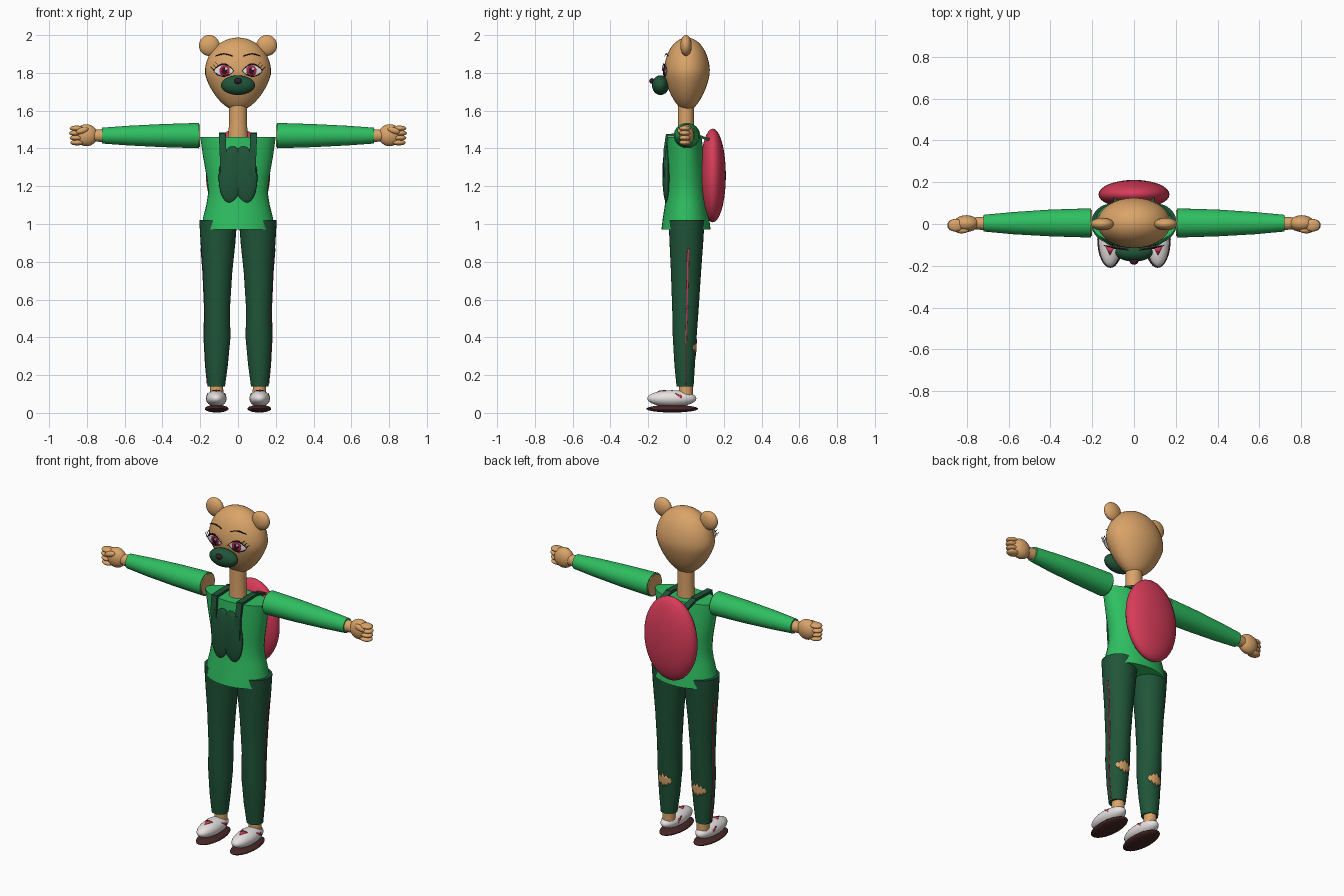
import bpy, bmesh
from math import sin, cos, pi, sqrt, radians
from mathutils import Vector, Matrix

cube = bpy.data.objects.get("Cube")
if cube:
    bpy.data.objects.remove(cube, do_unlink=True)


def material(name, r, g, b):
    m = bpy.data.materials.new(name)
    m.use_nodes = True
    m.diffuse_color = (r, g, b, 1)
    m.node_tree.nodes["Principled BSDF"].inputs["Base Color"].default_value = (r, g, b, 1)
    return m


SKIN = material("tan skin", .70, .37, .14)
SHIRT = material("bright green", .028, .52, .12)
DARK = material("dark green", .014, .09, .04)
PINK = material("raspberry", .68, .045, .10)
WHITE = material("off white", .80, .76, .75)
SOLE = material("sole brown", .065, .02, .02)
INK = material("ink", .02, .01, .015)
IRIS = material("crimson", .40, .015, .07)
NOSE = material("plum", .04, .012, .022)


def finish(name, bm, mat, smooth=True):
    bmesh.ops.remove_doubles(bm, verts=bm.verts, dist=1e-5)
    bmesh.ops.recalc_face_normals(bm, faces=bm.faces)
    me = bpy.data.meshes.new(name)
    bm.to_mesh(me)
    bm.free()
    me.materials.append(mat)
    ob = bpy.data.objects.new(name, me)
    bpy.context.collection.objects.link(ob)
    bpy.ops.object.select_all(action='DESELECT')
    ob.select_set(True)
    bpy.context.view_layer.objects.active = ob
    if smooth:
        bpy.ops.object.shade_smooth_by_angle(angle=radians(40))
    return ob


def loft(name, rings, mat, along_x=False, n=32):
    """Skin elliptical rings (position, centre, radius, centre, radius)."""
    bm = bmesh.new()
    loops = []
    for t, a, ra, b, rb in rings:
        loop = []
        for i in range(n):
            w = 2 * pi * i / n
            u, v = a + ra * cos(w), b + rb * sin(w)
            loop.append(bm.verts.new((t, u, v) if along_x else (u, v, t)))
        loops.append(loop)
    for lo, hi in zip(loops, loops[1:]):
        for i in range(n):
            j = (i + 1) % n
            bm.faces.new((lo[i], lo[j], hi[j], hi[i]))
    bm.faces.new(loops[0])
    bm.faces.new(loops[-1])
    return finish(name, bm, mat)


def ball(name, loc, size, mat, tilt=0):
    bm = bmesh.new()
    m = Matrix.Translation(loc) @ Matrix.Rotation(tilt, 4, 'Y') @ Matrix.Diagonal((*size, 1))
    bmesh.ops.create_uvsphere(bm, u_segments=32, v_segments=18, radius=1, matrix=m)
    return finish(name, bm, mat)


def bar(name, points, w, t, mat):
    """Flat band, w wide in x, following points in the yz direction."""
    bm = bmesh.new()
    for p, q in zip(points, points[1:]):
        p, q = Vector(p), Vector(q)
        d = q - p
        side = Vector((0, d.z, -d.y)).normalized() * t / 2
        across = Vector((w / 2, 0, 0))
        if abs(d.x) > abs(d.z) + abs(d.y):
            across, side = Vector((0, 0, w / 2)), Vector((0, t / 2, 0))
        ext = d.normalized() * t / 2
        ends = [[bm.verts.new(c + a * across + b * side) for a, b in ((1, 1), (-1, 1), (-1, -1), (1, -1))]
                for c in (p - ext, q + ext)]
        for i in range(4):
            j = (i + 1) % 4
            bm.faces.new((ends[0][i], ends[0][j], ends[1][j], ends[1][i]))
        bm.faces.new(ends[0])
        bm.faces.new(ends[1])
    return finish(name, bm, mat, False)


def sheet(name, cols, place, mat, rows=4):
    """Thin plate from columns (u, v low, v high) laid on a surface by place(u, v)."""
    bm = bmesh.new()
    grid = [[bm.verts.new(place(u, a + (b - a) * k / rows)) for k in range(rows + 1)] for u, a, b in cols]
    for c, d in zip(grid, grid[1:]):
        for k in range(rows):
            bm.faces.new((c[k], d[k], d[k + 1], c[k + 1]))
    ob = finish(name, bm, mat)
    mod = ob.modifiers.new("thickness", 'SOLIDIFY')
    mod.thickness = .002
    mod.offset = 0
    return ob


def disc(x, z, rx, rz, n=16):
    return [(x - rx * cos(pi * i / n), z - rz * sin(pi * i / n), z + rz * sin(pi * i / n)) for i in range(n + 1)]


# Head: egg with a tapering chin
def head_rx(z):
    t = (z - 1.8) / (.187 if z > 1.8 else .2)
    return .176 * sqrt(max(0, 1 - t * t)) * (1 if t > 0 else 1 + .25 * t)


def face(depth):
    def place(x, z):
        r = head_rx(z)
        surface = .005 - .69 * sqrt(max(0, r * r - x * x))
        return (x, .5 * surface - .0585 - depth, z)
    return place


zs = [1.794 - .193 * cos(pi * (i + .15) / 24.3) for i in range(25)]
loft("head", [(z, 0, head_rx(z), .005, head_rx(z) * .69) for z in zs], SKIN)
loft("neck", [(1.44, 0, .054, 0, .045), (1.54, 0, .047, 0, .043), (1.64, 0, .047, 0, .043)], SKIN)
ball("muzzle", (0, -.135, 1.735), (.09, .045, .052), DARK)
ball("nose", (0, -.18, 1.757), (.02, .015, .015), NOSE)

# Torso, backpack and shirt emblem
loft("shirt", [(.97, 0, .19, 0, .13), (1.03, 0, .186, 0, .123), (1.1, 0, .168, 0, .112),
               (1.17, 0, .157, 0, .106), (1.25, 0, .166, 0, .103), (1.35, 0, .184, -.003, .1),
               (1.46, 0, .2, -.008, .09)], SHIRT)
ball("backpack", (0, .142, 1.257), (.17, .069, .248), PINK)

# Leg sections shared by the trousers and the details laid on them
LEG = [(.14, .115, .046, -.005, .045), (.25, .113, .059, -.007, .054), (.4, .11, .07, -.007, .063),
       (.55, .11, .067, -.003, .070), (.75, .108, .078, 0, .08), (.9, .106, .092, .002, .089),
       (1.02, .105, .1, .003, .095)]


def on_leg(side, flip):
    def place(u, v):
        z, w = (u, v) if flip else (v, u)
        for lo, hi in zip(LEG, LEG[1:]):
            if z <= hi[0]:
                break
        k = (z - lo[0]) / (hi[0] - lo[0])
        _, cx, rx, cy, ry = [a + (b - a) * k for a, b in zip(lo, hi)]
        return (side * (cx + (rx + .002) * cos(w)), cy + (ry + .002) * sin(w), z)
    return place


for s, tag in ((1, "left"), (-1, "right")):
    # Ears
    ball(tag + "_ear", (s * .152, 0, 1.945), (.055, .03, .055), SKIN)

    # Eyes, lashes and brows
    ex = s * .077
    sheet(tag + "_eye_white", disc(ex, 1.811, .05, .03), face(.002), WHITE)
    sheet(tag + "_iris", disc(s * .071, 1.811, .027, .029), face(.005), IRIS)
    sheet(tag + "_pupil", disc(s * .071, 1.811, .013, .017), face(.008), INK)
    sheet(tag + "_eye_glint", disc(s * .071 + .008, 1.822, .007, .007), face(.011), WHITE)
    lid = [(ex + .056 * (i / 8 - 1), 1.811 + .032 * sin(pi * i / 16) - .001,
            1.811 + .039 * sin(pi * i / 16) + .001) for i in range(17)]
    sheet(tag + "_upper_lid", lid, face(.01), INK)
    low = [(u, 1.811 - .032 * sin(pi * i / 16), 1.812 - .029 * sin(pi * i / 16)) for i, (u, a, b) in enumerate(lid)]
    sheet(tag + "_lower_lid", low, face(.006), INK)
    for k in range(3):
        x0, z0 = .127 - .012 * k, 1.815 + .012 * k
        p, q = face(.01)(s * x0, z0), face(.012)(s * (x0 + .016), z0 + .016)
        bar(tag + "_lash", [p, q], .004, .003, INK)
    brow = [(s * (.03 + .09 * i / 8), 1.887 + .01 * sin(pi * i / 8), 1.891 + .013 * sin(pi * i / 8))
            for i in range(9)]
    sheet(tag + "_brow", brow, face(.004), INK)

    # Arms with sleeves
    loft(tag + "_arm", [(s * .2, .005, .063, 1.468, .06), (s * .72, .003, .032, 1.468, .034),
                        (s * .77, .003, .028, 1.468, .03)], SKIN, True)
    loft(tag + "_sleeve", [(s * .207, .005, .07, 1.468, .067), (s * .4, .005, .064, 1.468, .061),
                           (s * .58, .004, .053, 1.468, .052), (s * .72, .004, .04, 1.468, .042)], SHIRT, True)

    # Hands with curled fingers
    ball(tag + "_palm", (s * .803, .002, 1.47), (.06, .04, .058), SKIN)
    for k in range(4):
        ball(tag + "_finger", (s * (.857 - .003 * abs(k - 1)), -.006, 1.506 - .025 * k), (.037, .03, .015), SKIN)
    ball(tag + "_thumb", (s * .825, -.03, 1.495), (.034, .015, .016), SKIN, s * .3)

    # Shoulder straps and emblem lobes
    bar(tag + "_strap", [(s * .074, -.112, 1.255), (s * .08, -.112, 1.39), (s * .083, -.1, 1.47),
                         (s * .083, .04, 1.475), (s * .08, .14, 1.44)], .036, .014, DARK)
    ball(tag + "_emblem_lobe", (s * .036, -.103, 1.262), (.066, .022, .15), DARK, s * radians(-4))

    # Trousers, side stripe and torn knee backs
    loft(tag + "_trouser_leg", [(z, s * cx, rx, cy, ry) for z, cx, rx, cy, ry in LEG], DARK)
    sheet(tag + "_stripe", [(.15 + .024 * i, .06, .17) for i in range(31)], on_leg(s, True), PINK, 2)
    heights = (0, .018, .009, .032, .014, .045, .018, .036, .011, .02, 0)
    tear = [(.75 + .155 * i, .345 - h, .347 + h) for i, h in enumerate(heights)]
    sheet(tag + "_tear", tear, on_leg(s, False), SKIN)

    # Ankles and shoes
    loft(tag + "_ankle", [(.08, s * .113, .036, 0, .036), (.16, s * .113, .034, 0, .036)], SKIN)
    ball(tag + "_sole", (s * .113, -.073, .022), (.063, .137, .02), SOLE)
    ball(tag + "_shoe", (s * .115, -.075, .076), (.055, .13, .044), WHITE)

    def on_shoe_top(y, x):
        h = max(0, 1 - (x / .055) ** 2 - ((y + .075) / .13) ** 2)
        return (s * .115 + x, y, .079 + .044 * sqrt(h))

    def on_shoe_side(y, z, way=1):
        h = max(0, 1 - ((z - .076) / .044) ** 2 - ((y + .075) / .13) ** 2)
        return (s * .115 + way * s * (.003 + .055 * sqrt(h)), y, z)

    sheet(tag + "_toe_spike", [(-.15, 0, 0), (-.105, -.022, .022)], on_shoe_top, PINK)
    sheet(tag + "_outer_spike", [(-.055, .1, .104), (-.02, .074, .092)], on_shoe_side, PINK)
    sheet(tag + "_inner_spike", [(-.055, .1, .104), (-.02, .074, .092)],
          lambda y, z: on_shoe_side(y, z, -1), PINK)
